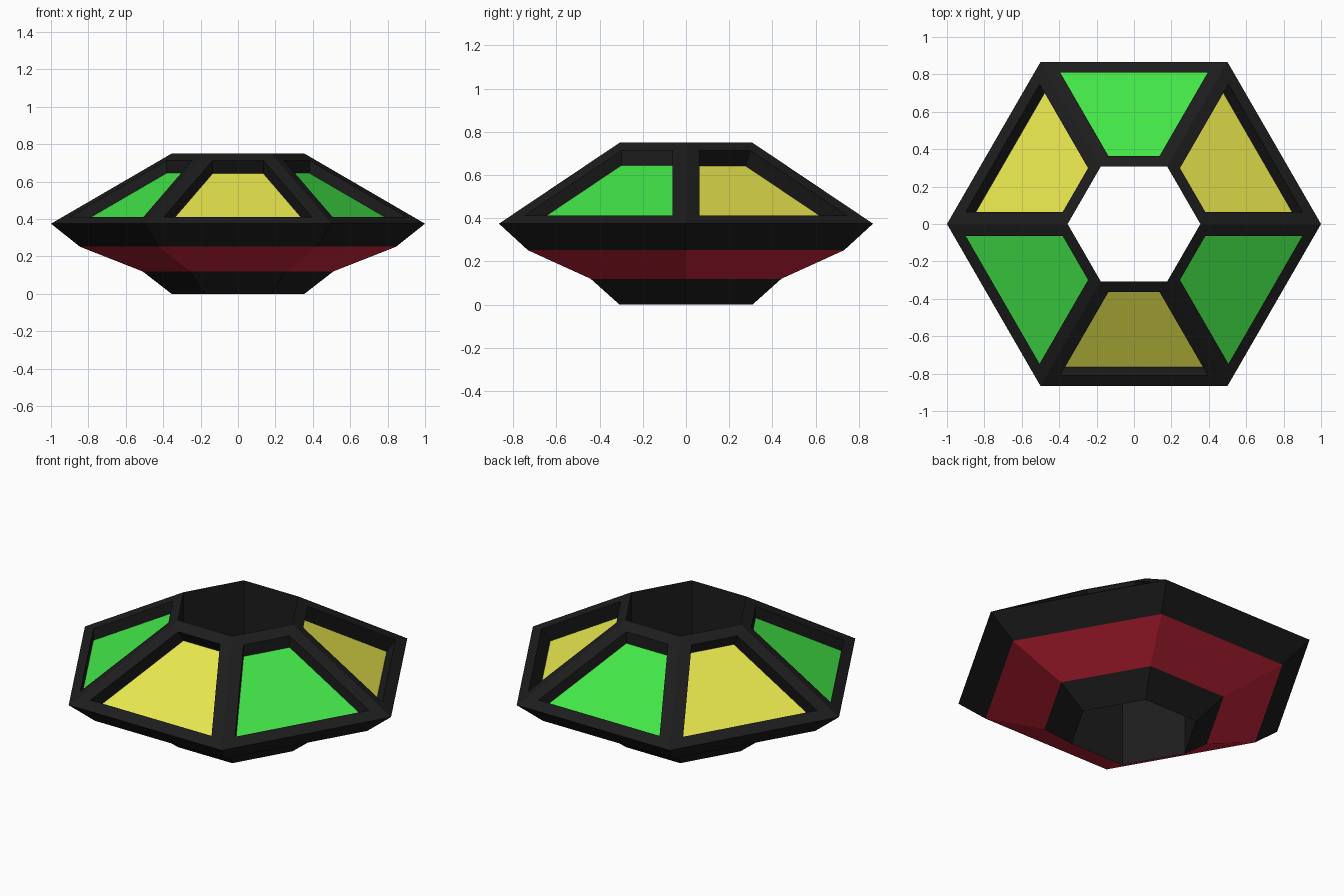
import bpy, bmesh, math
from mathutils import Vector

if "Cube" in bpy.data.objects:
    bpy.data.objects.remove(bpy.data.objects["Cube"])

SIDES = 6


def material(name, rgb):
    m = bpy.data.materials.new(name)
    m.diffuse_color = (*rgb, 1)
    m.use_nodes = True
    m.node_tree.nodes["Principled BSDF"].inputs["Base Color"].default_value = m.diffuse_color
    return m


mats = [material("charcoal", (0.012, 0.012, 0.012)),
        material("dark red", (0.65, 0.02, 0.048)),
        material("yellow", (0.80, 0.79, 0.075)),
        material("green", (0.055, 0.79, 0.065))]

# Closed cross-section (radius, height); swept around six sides it leaves an open centre
profile = [(0.355, 0), (0.51, 0.12), (0.845, 0.252), (1.0, 0.375), (0.355, 0.75)]
RED_BAND, TOP_SLOPE = 1, 3

bm = bmesh.new()
rings = [[bm.verts.new((r * math.cos(i * math.tau / SIDES), r * math.sin(i * math.tau / SIDES), z))
          for i in range(SIDES)] for r, z in profile]
panels = []
for k, ring in enumerate(rings):
    upper = rings[(k + 1) % len(rings)]
    for i in range(SIDES):
        j = (i + 1) % SIDES
        face = bm.faces.new((ring[i], ring[j], upper[j], upper[i]))
        face.material_index = 1 if k == RED_BAND else 0
        if k == TOP_SLOPE:
            panels.append(face)
bm.normal_update()

# Even frame around each panel, then a second coincident inset gives the recess walls
for thickness in (0.066, 0.0):
    bmesh.ops.inset_individual(bm, faces=panels, thickness=thickness, use_even_offset=True)

# Recessed panels: yellow sunk along the slope normal, green sunk straight down
for i, face in enumerate(panels):
    yellow = i % 2 == 0
    shift = face.normal * -0.085 if yellow else Vector((0, 0, -0.068))
    bmesh.ops.translate(bm, verts=face.verts[:], vec=shift)
    face.material_index = 2 if yellow else 3

bm.normal_update()
mesh = bpy.data.meshes.new("hexagonal_ring")
bm.to_mesh(mesh)
bm.free()
for m in mats:
    mesh.materials.append(m)
bpy.context.collection.objects.link(bpy.data.objects.new("hexagonal_ring", mesh))
